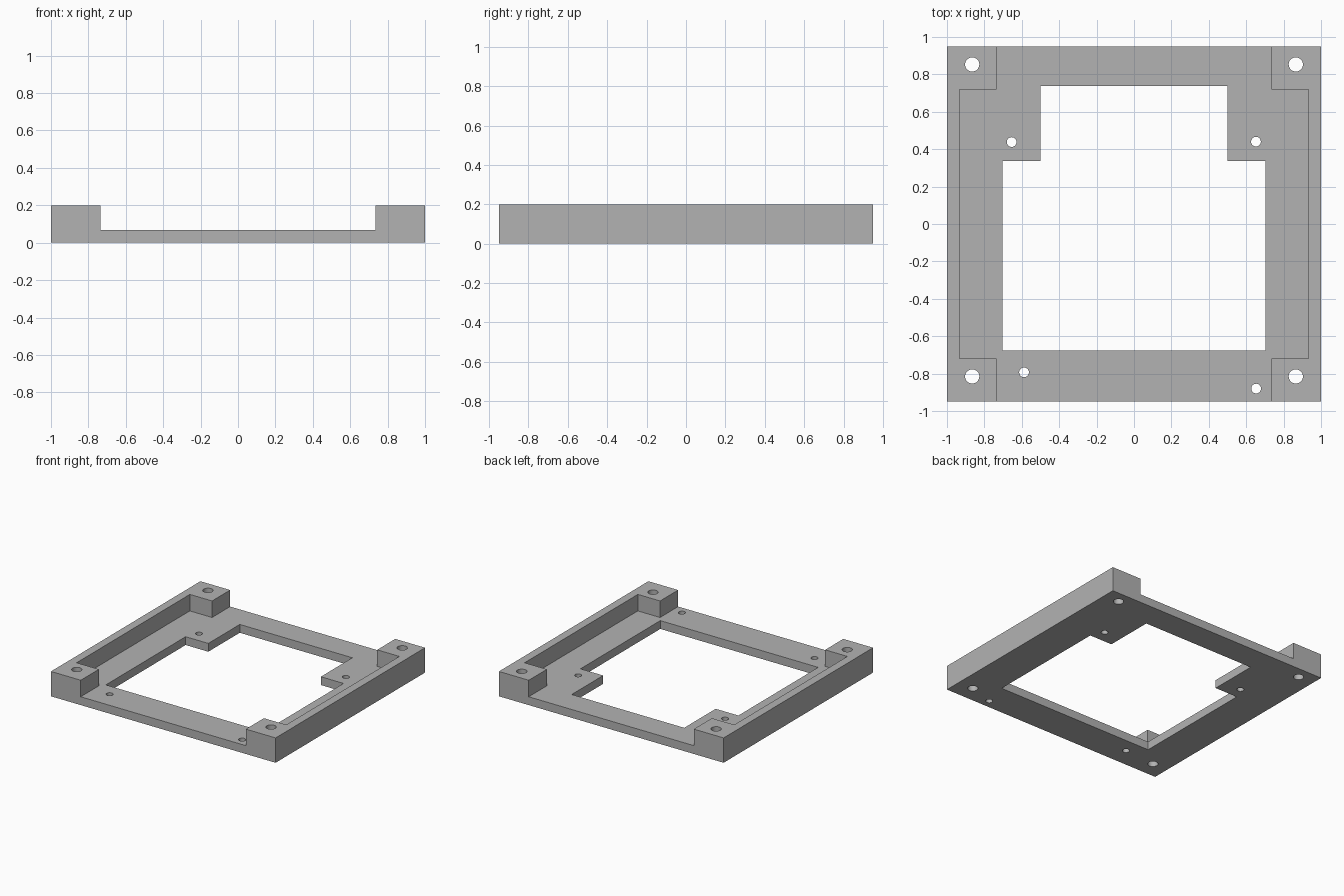
import bpy
import bmesh
import math

cube = bpy.data.objects.get("Cube")
if cube:
    bpy.data.objects.remove(cube, do_unlink=True)

HALF_X, HALF_Y, HEIGHT, FLOOR = 1.0, 0.95, 0.2, 0.067

grey = bpy.data.materials.new("plain_grey")
grey.use_nodes = True
grey.diffuse_color = (0.45, 0.45, 0.45, 1)
grey.node_tree.nodes["Principled BSDF"].inputs["Base Color"].default_value = grey.diffuse_color


def prism(name, outline, bottom, top):
    """Extrude a counter-clockwise outline from bottom to top."""
    bm = bmesh.new()
    face = bm.faces.new([bm.verts.new((x, y, bottom)) for x, y in outline])
    grown = bmesh.ops.extrude_face_region(bm, geom=[face], use_keep_orig=True)
    for v in grown["geom"]:
        if isinstance(v, bmesh.types.BMVert):
            v.co.z = top
    bmesh.ops.recalc_face_normals(bm, faces=bm.faces)
    mesh = bpy.data.meshes.new(name)
    bm.to_mesh(mesh)
    bm.free()
    obj = bpy.data.objects.new(name, mesh)
    bpy.context.collection.objects.link(obj)
    mesh.materials.append(grey)
    return obj


def mirrored(right_side):
    """Complete a right-hand outline, listed front to back, across x = 0."""
    return right_side + [(-x, y) for x, y in reversed(right_side)]


def circle(cx, cy, r, sides=32):
    turns = [2 * math.pi * i / sides for i in range(sides)]
    return [(cx + r * math.cos(a), cy + r * math.sin(a)) for a in turns]


def cut(target, cutter):
    """Subtract the cutter and remove it."""
    bpy.context.view_layer.objects.active = target
    mod = target.modifiers.new("cut", "BOOLEAN")
    mod.operation = "DIFFERENCE"
    mod.solver = "EXACT"
    mod.object = cutter
    bpy.ops.object.modifier_apply(modifier=mod.name)
    bpy.data.objects.remove(cutter, do_unlink=True)


# Solid block for the whole frame
frame = prism("mounting_frame", mirrored([(HALF_X, -HALF_Y), (HALF_X, HALF_Y)]), 0, HEIGHT)

# Recess that leaves the corner posts and thin side walls standing
post_x, post_y, wall_x = 0.735, 0.72, 0.933
recess = mirrored([(post_x, -1.1), (post_x, -post_y), (wall_x, -post_y),
                   (wall_x, post_y), (post_x, post_y), (post_x, 1.1)])
cut(frame, prism("recess_cutter", recess, FLOOR, 0.4))

# Stepped central opening
opening = mirrored([(0.703, -0.677), (0.703, 0.338), (0.501, 0.338), (0.501, 0.738)])
cut(frame, prism("opening_cutter", opening, -0.1, 0.4))

# Post holes, then small holes in the floor
holes = [(sx * 0.865, y, 0.038) for sx in (-1, 1) for y in (0.853, -0.815)]
holes += [(x, y, 0.026) for x, y in
          ((-0.654, 0.438), (0.652, 0.44), (-0.588, -0.793), (0.653, -0.88))]
for x, y, r in holes:
    cut(frame, prism("hole_cutter", circle(x, y, r), -0.1, 0.4))

# Smooth hole walls, crisp edges elsewhere
bpy.ops.object.select_all(action="DESELECT")
frame.select_set(True)
bpy.context.view_layer.objects.active = frame
bpy.ops.object.shade_smooth_by_angle(angle=math.radians(30))
